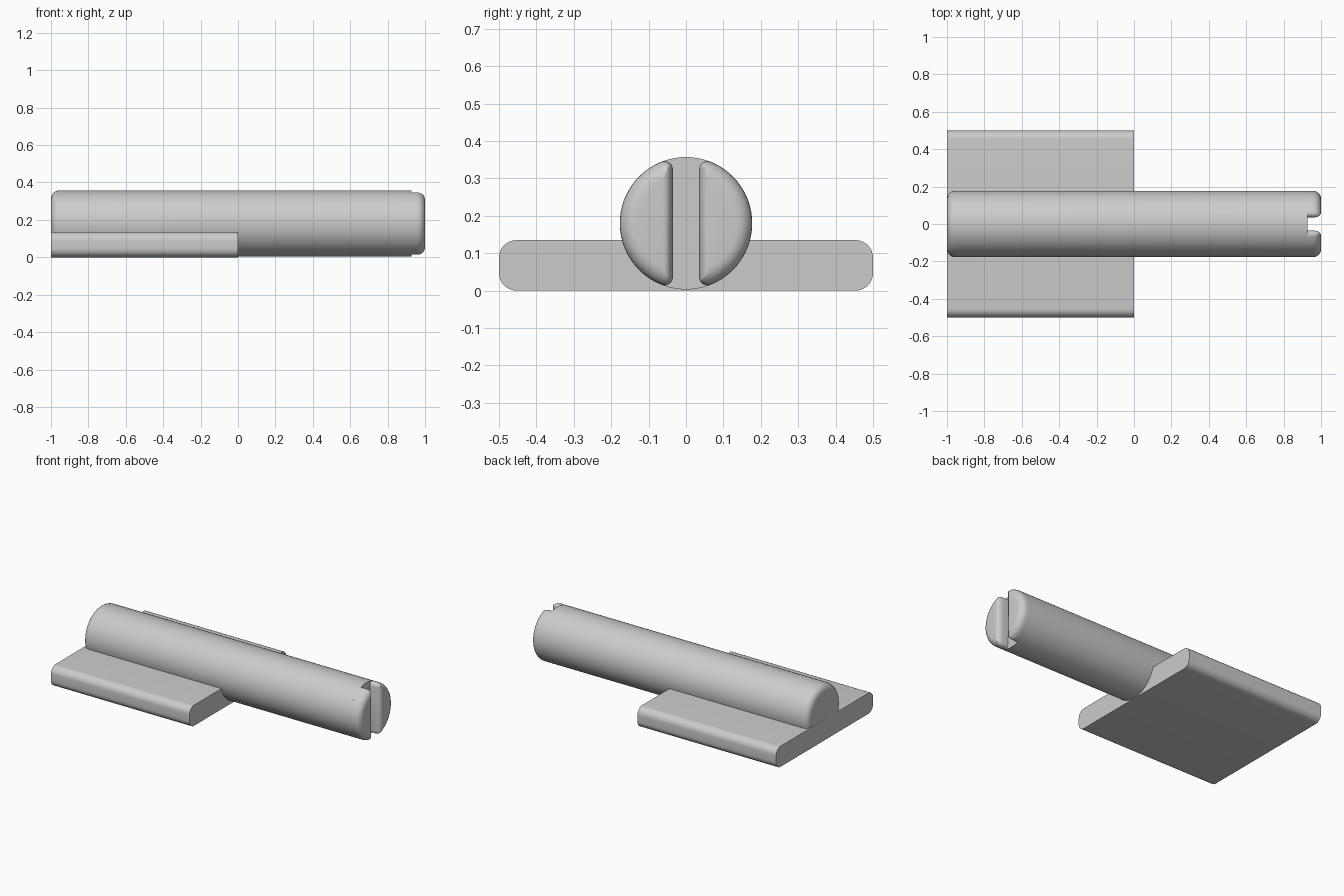
import bpy, bmesh
from math import pi, sin, cos, atan2, sqrt

cube = bpy.data.objects.get("Cube")
if cube:
    bpy.data.objects.remove(cube)

grey = bpy.data.materials.new("light_grey")
grey.use_nodes = True
colour = (0.6, 0.6, 0.6, 1)
grey.diffuse_color = colour
grey.node_tree.nodes["Principled BSDF"].inputs["Base Color"].default_value = colour

RADIUS, AXIS_Z = 0.177, 0.18
SLOT_HALF, SLOT_X = 0.035, 0.927
ROUND, CORNER = 0.042, 0.022
STEPS = 6


def loft(name, rings):
    """Skin a list of (x, outline) rings and cap both ends."""
    bm = bmesh.new()
    loops = [[bm.verts.new((x, y, z)) for y, z in outline] for x, outline in rings]
    n = len(loops[0])
    for a, b in zip(loops, loops[1:]):
        for i in range(n):
            j = (i + 1) % n
            bm.faces.new((a[i], a[j], b[j], b[i]))
    bm.faces.new(loops[0][::-1])
    bm.faces.new(loops[-1])
    bmesh.ops.recalc_face_normals(bm, faces=bm.faces)
    mesh = bpy.data.meshes.new(name)
    bm.to_mesh(mesh)
    bm.free()
    mesh.materials.append(grey)
    obj = bpy.data.objects.new(name, mesh)
    bpy.context.collection.objects.link(obj)
    bpy.ops.object.select_all(action='DESELECT')
    obj.select_set(True)
    bpy.context.view_layer.objects.active = obj
    bpy.ops.object.shade_smooth_by_angle(angle=pi / 6)
    return obj


def arc(cy, cz, r, start, end, steps):
    angles = [start + (end - start) * i / steps for i in range(steps + 1)]
    return [(cy + r * cos(a), cz + r * sin(a)) for a in angles]


def circle(inset):
    return arc(0, AXIS_Z, RADIUS - inset, 0, 2 * pi, 72)[:-1]


def half_disc(inset, side):
    """D-shaped outline with softened corners."""
    r = max(CORNER - inset, 0.001)
    y = SLOT_HALF + inset * 0.6 + r
    core = RADIUS - inset - r
    z = sqrt(core ** 2 - y ** 2)
    a = atan2(z, y)
    pts = arc(0, AXIS_Z, core + r, -a, a, 40)
    pts += arc(y, AXIS_Z + z, r, a, pi, STEPS)[1:]
    pts += arc(y, AXIS_Z - z, r, pi, 2 * pi - a, STEPS)[:-1]
    return [(side * py, pz) for py, pz in pts]


def rounding():
    """Pairs of (distance from end, inset) along a quarter round."""
    for i in range(STEPS + 1):
        t = i / STEPS * pi / 2
        yield ROUND * (1 - sin(t)), ROUND * (1 - cos(t))


# Round shaft, softened at its outer end
rings = [(-0.9995 + d, circle(inset)) for d, inset in rounding()][::-1]
loft("shaft", rings + [(SLOT_X, circle(0))])

# Two halves of the slotted tip
for side, label in ((1, "back"), (-1, "front")):
    rings = [(SLOT_X - 0.02, half_disc(0.001, side)), (SLOT_X, half_disc(0, side))]
    rings += [(1 - d, half_disc(inset, side)) for d, inset in rounding()]
    loft("slotted_tip_" + label, rings)

# Flat base plate with rounded long edges
HALF_WIDTH, HEIGHT, EDGE = 0.5, 0.135, 0.047
outline = []
for k, (sy, top) in enumerate(((1, 1), (-1, 1), (-1, 0), (1, 0))):
    cz = HEIGHT - EDGE if top else EDGE
    outline += arc(sy * (HALF_WIDTH - EDGE), cz, EDGE, k * pi / 2, (k + 1) * pi / 2, 8)
loft("base_plate", [(-1, outline), (0, outline)])
